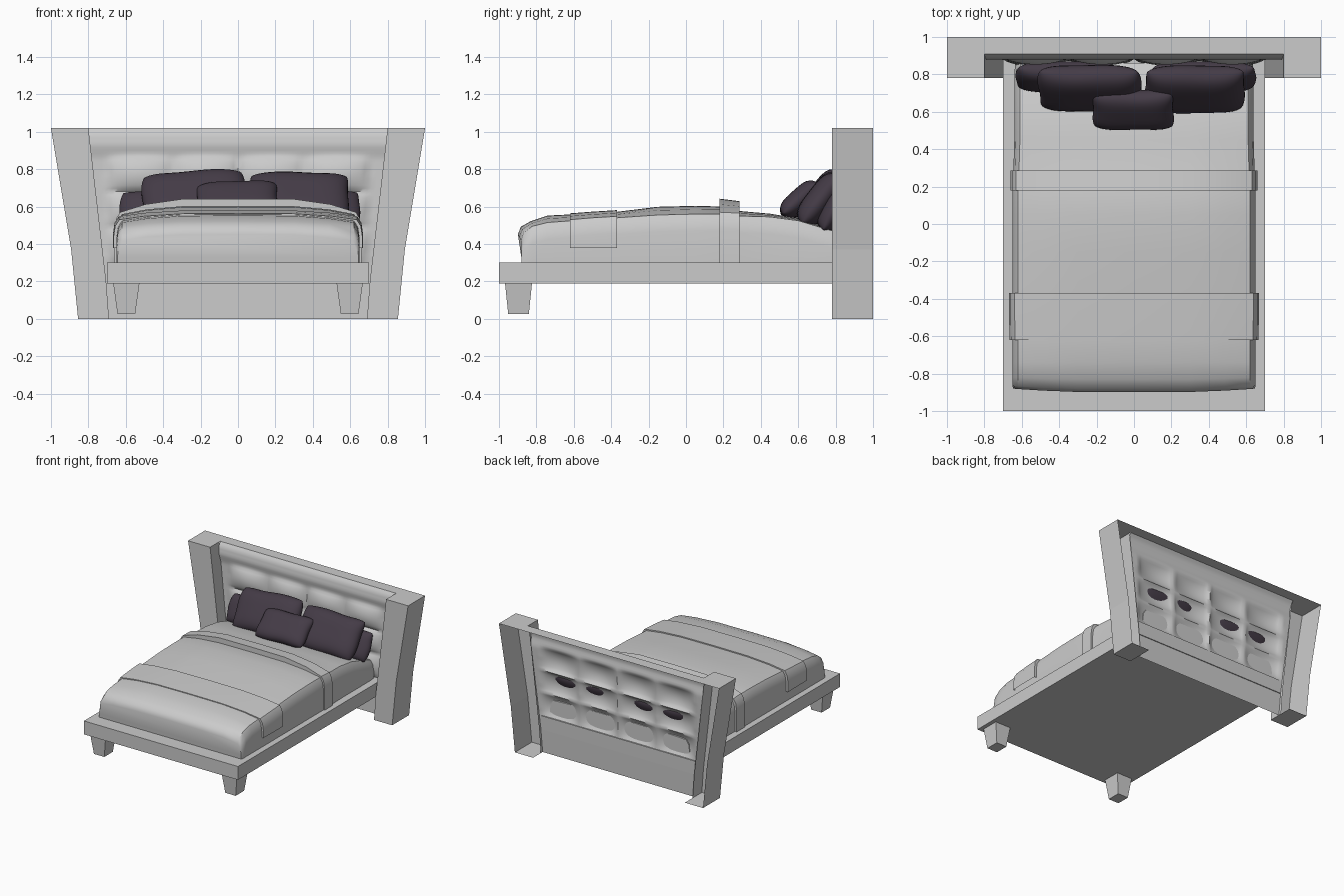
import bpy, bmesh, math
from mathutils import Vector

if "Cube" in bpy.data.objects:
    bpy.data.objects.remove(bpy.data.objects["Cube"])

TOP = 1.02


def make(name, verts, faces, smooth=None, mat=None):
    me = bpy.data.meshes.new(name)
    me.from_pydata([Vector(v) for v in verts], [], faces)
    bm = bmesh.new()
    bm.from_mesh(me)
    bmesh.ops.remove_doubles(bm, verts=bm.verts, dist=1e-5)
    bmesh.ops.recalc_face_normals(bm, faces=bm.faces)
    bm.to_mesh(me)
    bm.free()
    ob = bpy.data.objects.new(name, me)
    bpy.context.collection.objects.link(ob)
    if mat:
        me.materials.append(mat)
    if smooth:
        bpy.ops.object.select_all(action='DESELECT')
        ob.select_set(True)
        bpy.context.view_layer.objects.active = ob
        bpy.ops.object.shade_smooth_by_angle(angle=math.radians(smooth))
    return ob


def frustum(name, lo, hi):
    """Block between two rectangles (x0, x1, y0, y1, z)."""
    v = []
    for x0, x1, y0, y1, z in (lo, hi):
        v += [(x0, y0, z), (x1, y0, z), (x1, y1, z), (x0, y1, z)]
    f = [(3, 2, 1, 0), (4, 5, 6, 7)] + [(i, (i + 1) % 4, (i + 1) % 4 + 4, i + 4) for i in range(4)]
    return make(name, v, f)


def interp(pts, t):
    for (a, b), (c, d) in zip(pts, pts[1:]):
        if t <= c:
            return b + (d - b) * max(0, (t - a) / (c - a))
    return pts[-1][1]


# Bed frame and tapered front legs
frustum("bed_frame", (-.70, .70, -1, .885, .19), (-.70, .70, -1, .885, .30))
for s, side in ((-1, "left"), (1, "right")):
    c = s * .597
    frustum("front_leg_" + side, (c - .047, c + .047, -.95, -.84, .025),
            (c - .07, c + .07, -.967, -.823, .19))

# Headboard wings: folded shells, open at the back
wing = [(1, TOP), (.892, .37), (.855, 0), (.69, 0), (.705, .2), (.80, TOP)]
for s, side in ((-1, "left"), (1, "right")):
    v = [(s * x, .78, z) for x, z in wing]
    v += [(s * x, 1.0, z) for x, z in wing]
    v += [(s * x, .90, z) for x, z in wing]
    f = [(0, 1, 4, 5), (1, 2, 3, 4)]
    for i in range(6):
        j = (i + 1) % 6
        k = 12 if i in (3, 4) else 6
        f.append((i, j, j + k, i + k))
    make("headboard_wing_" + side, v, f)

# Headboard top strip
make("headboard_top", [(-.8, .91, TOP), (.8, .91, TOP), (.8, 1, TOP), (-.8, 1, TOP)], [(0, 1, 2, 3)])

# Padded headboard panel: a single sheet with rows of soft square tufts
inner = [(0, .69), (.2, .705), (TOP, .80)]
base = [(0, .875), (.3, .88), (.86, .895), (.93, .88), (.99, .89), (TOP, .912)]
NX, NZ = 64, 60
verts, faces = [], []
for j in range(NZ + 1):
    z = TOP * j / NZ
    w = interp(inner, z)
    for i in range(NX + 1):
        x = w * (2 * i / NX - 1)
        y = interp(base, z)
        if .3 < z < .87 and abs(x) < .7:
            cell = abs(math.sin(math.pi * x / .35)) * abs(math.sin(math.pi * (z - .3) / .19))
            y -= .04 * cell ** .6
        verts.append((x, y, z))
for j in range(NZ):
    for i in range(NX):
        a = j * (NX + 1) + i
        faces.append((a, a + 1, a + NX + 2, a + NX + 1))
make("headboard_panel", verts, faces, 60)


def cover(name, stations, bottom, ends=True):
    """Loft a crowned cross-section along y; station = (y, half width, edge z, crown z, bow)."""
    v, f, n = [], [], 0
    for y, w, ze, zc, bow in stations:
        half = [(w, bottom, 0), (w, ze - .09, 0), (w - .008, ze - .035, 0), (w - .03, ze, .15),
                (w * .75, ze + (zc - ze) * .6, .6), (.3, zc, 1), (0, zc + .002, 1)]
        ring = half + [(-x, z, b) for x, z, b in half[-2::-1]]
        n = len(ring)
        v += [(x, y - bow * b, z) for x, z, b in ring]
    for k in range(len(stations) - 1):
        for i in range(n - 1):
            a = k * n + i
            f.append((a, a + 1, a + n + 1, a + n))
    if ends:
        f += [tuple(range(n)), tuple(range(len(v) - n, len(v)))]
    return make(name, v, f, 40)


# Mattress with duvet, wider throw band, and folded-over cuff
cover("duvet", [(-.88, .645, .42, .45, .018), (-.865, .65, .46, .49, .018), (-.82, .65, .495, .52, .01),
                (-.74, .65, .515, .55, 0), (-.6, .65, .525, .557, 0), (-.37, .65, .54, .57, 0),
                (-.15, .65, .555, .597, 0), (.05, .65, .56, .602, 0), (.2, .65, .56, .598, 0),
                (.28, .645, .55, .575, 0), (.45, .64, .545, .56, 0), (.6, .64, .525, .535, 0),
                (.8, .64, .465, .475, 0), (.86, .635, .44, .45, 0)], .295)
cover("throw_band", [(-.62, .665, .53, .562, 0), (-.5, .668, .54, .571, 0),
                     (-.37, .668, .548, .579, 0)], .38)
cover("duvet_cuff", [(.18, .66, .57, .64, 0), (.285, .66, .565, .627, 0)], .30)

# Dark pillows leaning on the headboard
dark = bpy.data.materials.new("dark_fabric")
dark.diffuse_color = (.058, .044, .062, 1)
dark.use_nodes = True
dark.node_tree.nodes["Principled BSDF"].inputs["Base Color"].default_value = dark.diffuse_color


def pillow(name, loc, a, b, t, lean, roll=0, phase=0):
    N, M = 24, 16
    v, f = [], []
    for s in (-1, 1):
        for j in range(M + 1):
            for i in range(N + 1):
                p, q = math.sin(math.pi / 2 * (2 * i / N - 1)), math.sin(math.pi / 2 * (2 * j / M - 1))
                h = ((1 - p ** 4) * (1 - q ** 4)) ** .5 if abs(p) < 1 and abs(q) < 1 else 0
                wob = 1 + .02 * math.sin(5 * p + phase) * abs(q)
                x = a * p * (1 - .05 * q ** 6 + .015 * math.sin(4 * q + phase))
                v.append((x, s * t * h, b * q * (1 - .07 * p ** 6) * wob))
        o = 0 if s < 0 else (N + 1) * (M + 1)
        for j in range(M):
            for i in range(N):
                c = o + j * (N + 1) + i
                f.append((c, c + 1, c + N + 2, c + N + 1))
    ob = make(name, v, f, 75, dark)
    ob.location = loc
    ob.rotation_euler = (math.radians(-lean), math.radians(roll), 0)


pillow("back_pillow_left", (-.35, .785, .575), .28, .115, .06, 27, 0, 1)
pillow("back_pillow_right", (.37, .785, .58), .28, .118, .06, 27, 1, 2)
pillow("middle_pillow_left", (-.235, .725, .645), .275, .165, .075, 36, -4, 0)
pillow("middle_pillow_right", (.325, .72, .64), .265, .165, .075, 38, 1, 3)
pillow("front_pillow", (-.005, .61, .635), .215, .125, .06, 48, -2, 4)
